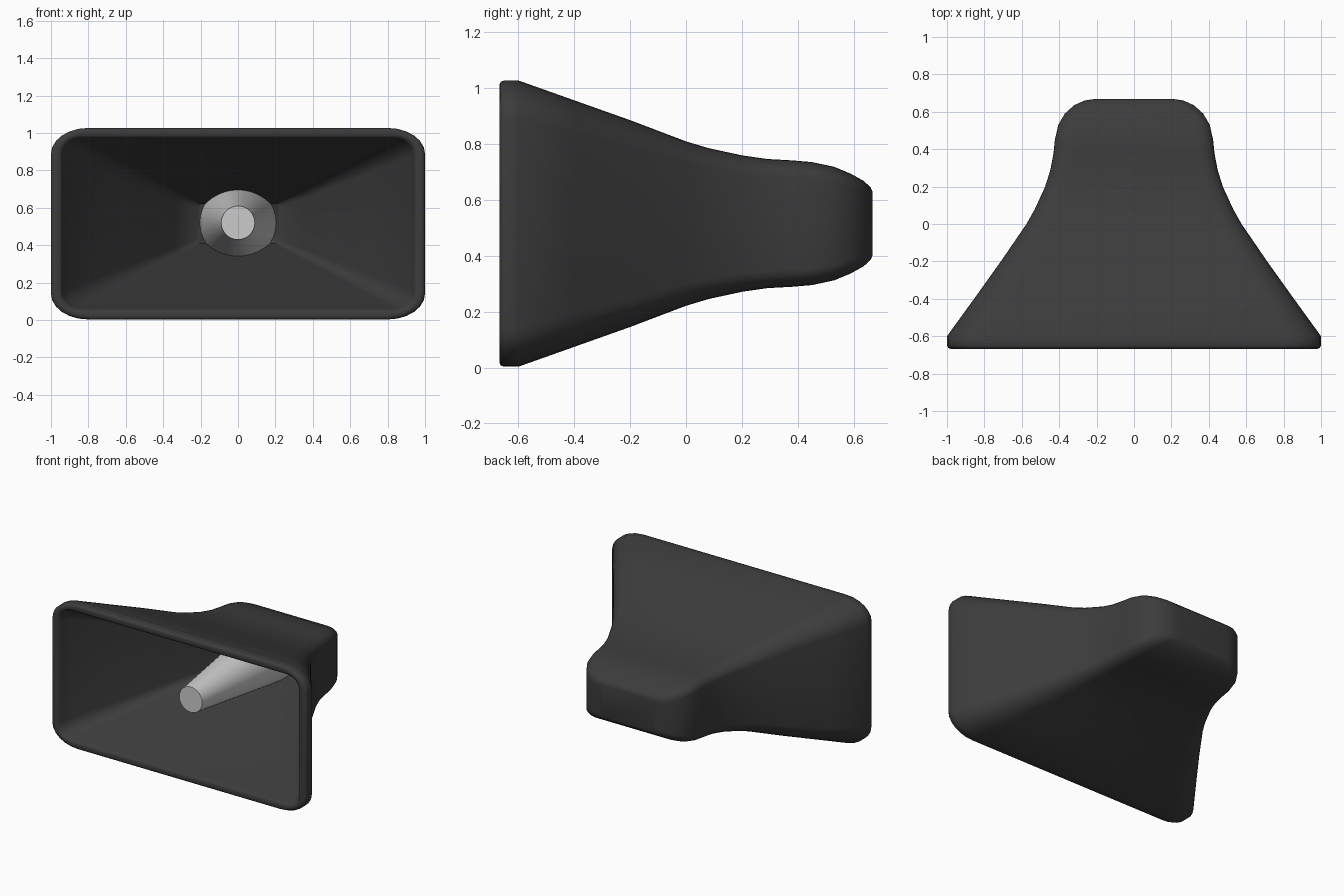
import bpy, bmesh
from math import sin, cos, pi

if "Cube" in bpy.data.objects:
    bpy.data.objects.remove(bpy.data.objects["Cube"])

CZ = 0.515  # height of the horn axis


def material(name, c):
    m = bpy.data.materials.new(name)
    m.diffuse_color = (c, c, c, 1)
    m.use_nodes = True
    m.node_tree.nodes["Principled BSDF"].inputs["Base Color"].default_value = m.diffuse_color
    return m


def ring(y, hx, hz, fx=0.2, fz=0.27, n=6):
    """Rounded rectangle in the xz plane with elliptical corners."""
    rx, rz = hx * fx, hz * fz
    pts = []
    for q, (sx, sz) in enumerate([(1, 1), (-1, 1), (-1, -1), (1, -1)]):
        for i in range(n + 1):
            a = (q + i / n) * pi / 2
            pts.append((sx * (hx - rx) + rx * cos(a), y,
                        CZ + sz * (hz - rz) + rz * sin(a)))
    return pts


def loft(name, rings, mat, angle):
    bm = bmesh.new()
    loops = [[bm.verts.new(p) for p in r] for r in rings]
    for a, b in zip(loops, loops[1:]):
        for i in range(len(a)):
            j = (i + 1) % len(a)
            bm.faces.new((a[i], a[j], b[j], b[i]))
    bm.faces.new(loops[0])
    bm.faces.new(loops[-1])
    bmesh.ops.recalc_face_normals(bm, faces=bm.faces)
    me = bpy.data.meshes.new(name)
    bm.to_mesh(me)
    bm.free()
    ob = bpy.data.objects.new(name, me)
    bpy.context.collection.objects.link(ob)
    if mat:
        me.materials.append(mat)
    bpy.context.view_layer.objects.active = ob
    ob.select_set(True)
    bpy.ops.object.shade_smooth_by_angle(angle=angle)
    ob.select_set(False)
    return ob


# Horn shell: closed back, flared outside, rolled rim, tapered inside
outer = [(0.667, 0.22, 0.115), (0.66, 0.265, 0.13), (0.635, 0.32, 0.153),
         (0.59, 0.37, 0.178), (0.53, 0.405, 0.203), (0.45, 0.423, 0.22),
         (0.38, 0.43, 0.226), (0.29, 0.447, 0.231), (0.2, 0.475, 0.244),
         (0.08, 0.53, 0.27), (0.0, 0.575, 0.294), (-0.2, 0.712, 0.37),
         (-0.4, 0.855, 0.441), (-0.6, 1.0, 0.512), (-0.65, 1.0, 0.512),
         (-0.663, 0.993, 0.507), (-0.667, 0.98, 0.497)]
inner = [(-0.667, 0.955, 0.472), (-0.66, 0.945, 0.462), (-0.64, 0.938, 0.455),
         (-0.58, 0.91, 0.438), (-0.3, 0.705, 0.338), (0.0, 0.49, 0.235),
         (0.2, 0.345, 0.165), (0.38, 0.22, 0.105)]
rings = [ring(*r) for r in outer] + [ring(*r, fx=0.11, fz=0.2) for r in inner]
loft("horn_shell", rings, material("dark_plastic", 0.045), pi / 3)

# Central tapered plug inside the throat
plug = [(0.39, 0.205), (-0.53, 0.09)]
loft("throat_plug",
     [[(r * cos(2 * pi * i / 32), y, CZ + 0.005 + r * sin(2 * pi * i / 32))
       for i in range(32)] for y, r in plug], None, pi / 6)
